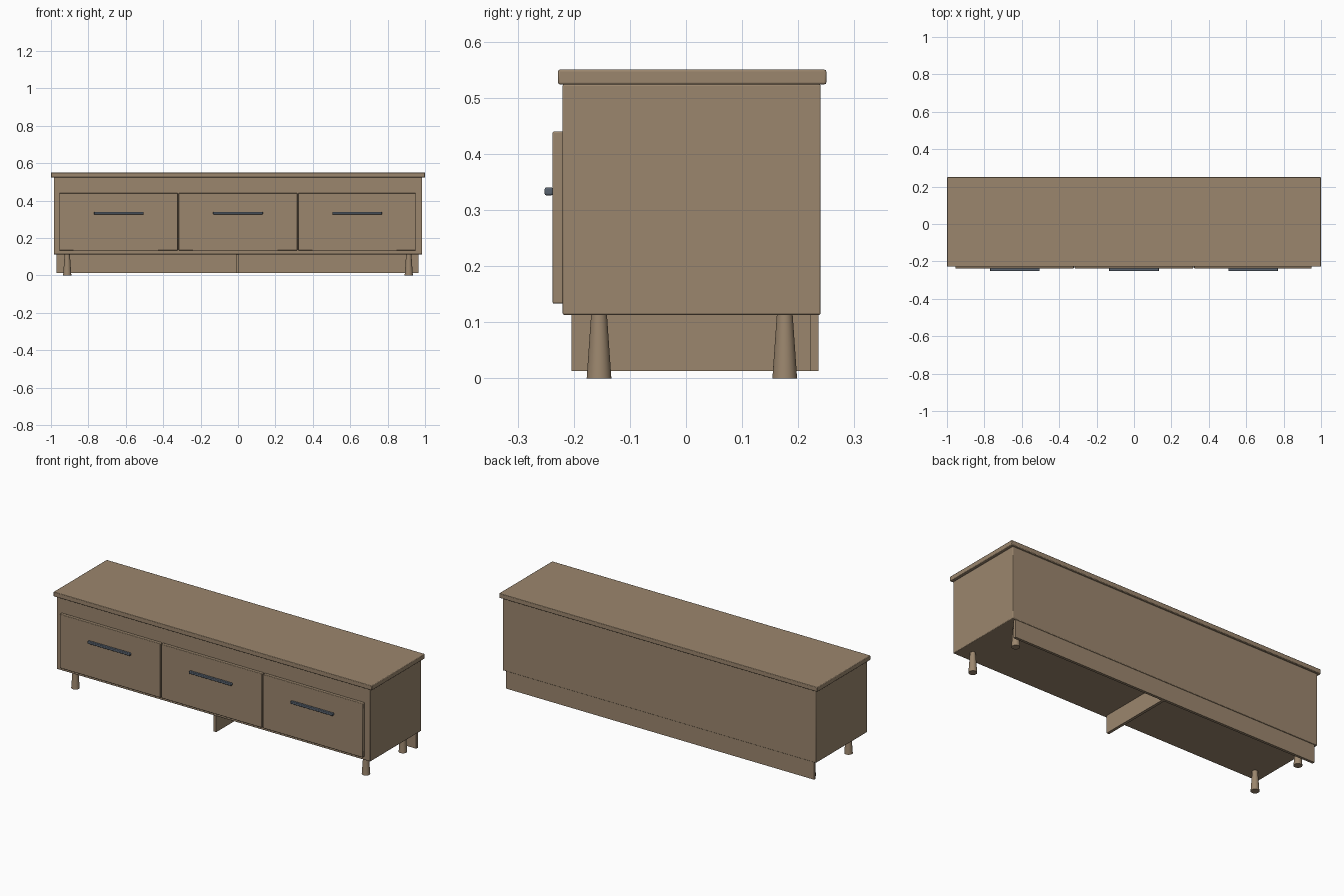
import bpy

if "Cube" in bpy.data.objects:
    bpy.data.objects.remove(bpy.data.objects["Cube"])


def material(name, rgb):
    m = bpy.data.materials.new(name)
    m.diffuse_color = (*rgb, 1.0)
    m.use_nodes = True
    m.node_tree.nodes["Principled BSDF"].inputs["Base Color"].default_value = m.diffuse_color
    return m


WOOD = material("warm brown wood", (0.33, 0.24, 0.155))
METAL = material("blue grey metal", (0.10, 0.125, 0.16))


def finish(obj, name, mat):
    obj.name = name
    obj.data.materials.append(mat)
    bpy.ops.object.shade_smooth_by_angle()
    return obj


def box(name, x, y, z, mat=WOOD, bevel=0.0, segments=2):
    """Box from (min, max) ranges, with optionally softened edges."""
    centre = [(r[0] + r[1]) / 2 for r in (x, y, z)]
    bpy.ops.mesh.primitive_cube_add(size=1, location=centre)
    obj = bpy.context.object
    obj.scale = [r[1] - r[0] for r in (x, y, z)]
    bpy.ops.object.transform_apply(location=False, rotation=False, scale=True)
    finish(obj, name, mat)
    if bevel:
        mod = obj.modifiers.new("soft edges", 'BEVEL')
        mod.width = bevel
        mod.segments = segments
    return obj


# Cabinet body and overhanging top
box("cabinet_body", (-0.985, 0.985), (-0.22, 0.24), (0.113, 0.524), bevel=0.003)
box("table_top", (-1.0, 1.0), (-0.228, 0.25), (0.524, 0.55), bevel=0.003)

# Three drawer fronts with bar handles
for i, (x0, x1) in enumerate([(-0.955, -0.322), (-0.317, 0.317), (0.322, 0.950)]):
    box(f"drawer_front_{i + 1}", (x0, x1), (-0.238, -0.218), (0.133, 0.440), bevel=0.003)
    cx = (i - 1) * 0.637
    box(f"drawer_handle_{i + 1}", (cx - 0.133, cx + 0.133), (-0.252, -0.237),
        (0.326, 0.340), METAL, bevel=0.003)

# Tapered legs, wider at the foot
for x in (-0.913, 0.913):
    for y in (-0.155, 0.176):
        bpy.ops.mesh.primitive_cone_add(vertices=32, radius1=0.022, radius2=0.014,
                                        depth=0.115, location=(x, y, 0.0575))
        finish(bpy.context.object, "leg", WOOD)

# Back skirt board and centre support board under the body
box("back_skirt", (-0.97, 0.965), (0.221, 0.236), (0.013, 0.114))
box("centre_support", (-0.010, 0.006), (-0.204, 0.222), (0.013, 0.114))
